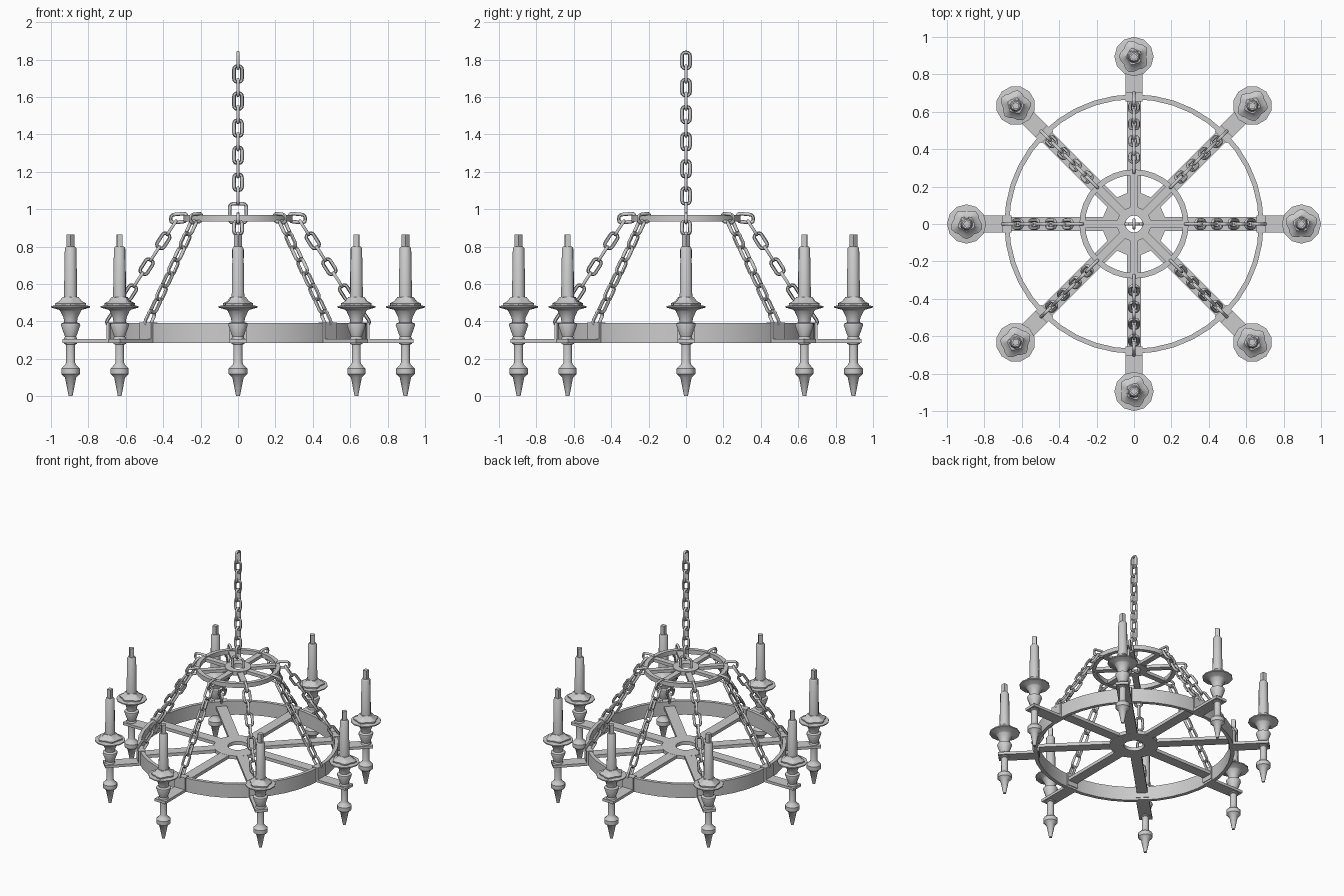
import bpy, bmesh, math
from mathutils import Matrix, Vector

if "Cube" in bpy.data.objects:
    bpy.data.objects.remove(bpy.data.objects["Cube"])

iron = bpy.data.materials.new("grey_iron")
iron.use_nodes = True
iron.diffuse_color = (0.6, 0.6, 0.6, 1)
iron.node_tree.nodes["Principled BSDF"].inputs["Base Color"].default_value = (0.6, 0.6, 0.6, 1)

ARMS = 8
CANDLE_R = 0.895


def finish(name, bm, angle=40):
    bmesh.ops.recalc_face_normals(bm, faces=bm.faces)
    me = bpy.data.meshes.new(name)
    bm.to_mesh(me)
    bm.free()
    me.materials.append(iron)
    ob = bpy.data.objects.new(name, me)
    bpy.context.collection.objects.link(ob)
    bpy.ops.object.select_all(action='DESELECT')
    ob.select_set(True)
    bpy.context.view_layer.objects.active = ob
    bpy.ops.object.shade_smooth_by_angle(angle=math.radians(angle))
    return ob


def around(ob):
    """Repeat an object at every arm, sharing its mesh."""
    for i in range(1, ARMS):
        copy = ob.copy()
        copy.name = f"{ob.name}_{i + 1}"
        copy.matrix_world = Matrix.Rotation(math.tau * i / ARMS, 4, 'Z')
        bpy.context.collection.objects.link(copy)


def lathe(bm, profile, sides, centre=(0, 0), closed=False, wobble=None):
    rings = []
    for r, z in profile:
        ring = []
        for i in range(sides):
            a = math.tau * i / sides
            k = wobble[i] if wobble else 1
            ring.append(bm.verts.new((centre[0] + r * k * math.cos(a),
                                      centre[1] + r * k * math.sin(a), z)))
        rings.append(ring)
    pairs = list(zip(rings, rings[1:])) + ([(rings[-1], rings[0])] if closed else [])
    for a, b in pairs:
        for i in range(sides):
            j = (i + 1) % sides
            bm.faces.new((a[i], a[j], b[j], b[i]))
    if not closed:
        bm.faces.new(rings[0][::-1])
        bm.faces.new(rings[-1])


def hoop(name, inner, outer, low, high, sides):
    bm = bmesh.new()
    lathe(bm, [(inner, low), (outer, low), (outer, high), (inner, high)], sides, closed=True)
    return finish(name, bm, 30)


def box(bm, x0, x1, width, z0, z1):
    m = Matrix.Translation(((x0 + x1) / 2, 0, (z0 + z1) / 2)) @ Matrix.Diagonal((x1 - x0, width, z1 - z0, 1))
    bmesh.ops.create_cube(bm, size=1, matrix=m)


def link(bm, centre, along, side, length=0.104, width=0.062, wire=0.0095, bend=0.017, steps=3):
    """One rounded chain link lying in the plane of along and side."""
    along, side = along.normalized(), side.normalized()
    normal = along.cross(side)
    half_w, half_l = width / 2 - wire - bend, length / 2 - wire - bend
    rings = []
    for corner, (sx, sy) in enumerate(((1, 1), (-1, 1), (-1, -1), (1, -1))):
        for s in range(steps + 1):
            a = math.pi / 2 * (corner + s / steps)
            out = side * math.cos(a) + along * math.sin(a)
            mid = centre + side * half_w * sx + along * half_l * sy + out * bend
            rings.append([bm.verts.new(mid + wire * (out * math.cos(t) + normal * math.sin(t)))
                          for t in (math.tau * k / 6 for k in range(6))])
    for a, b in zip(rings, rings[1:] + rings[:1]):
        for i in range(6):
            j = (i + 1) % 6
            bm.faces.new((a[i], a[j], b[j], b[i]))


# Wheel: rim, with hub and spokes raised inside it
hoop("wheel_rim", 0.667, 0.693, 0.285, 0.39, 40)
hoop("wheel_hub", 0.07, 0.168, 0.334, 0.36, 24)
bm = bmesh.new()
box(bm, 0.13, 0.675, 0.075, 0.335, 0.359)
around(finish("wheel_spoke", bm))

# Candle arms below the rim, and the brackets clasping the rim
bm = bmesh.new()
box(bm, 0.66, 0.937, 0.09, 0.285, 0.305)
around(finish("candle_arm", bm))
bm = bmesh.new()
box(bm, 0.655, 0.703, 0.09, 0.3, 0.395)
around(finish("rim_bracket", bm))

# Crown: small upper ring, hub and spokes
hoop("crown_ring", 0.262, 0.292, 0.935, 0.968, 32)
hoop("crown_hub", 0.045, 0.092, 0.935, 0.965, 16)
bm = bmesh.new()
box(bm, 0.085, 0.27, 0.042, 0.937, 0.96)
around(finish("crown_spoke", bm))

# Sloping chains, with an almost level link round the crown ring
bm = bmesh.new()
cross = Vector((0, 1, 0))
link(bm, Vector((0.317, 0, 0.952)), Vector((1, 0, -0.1)), Vector((0, 0, 1)))
top, bottom = Vector((0.355, 0, 0.9)), Vector((0.667, 0, 0.415))
slope = bottom - top
flat = slope.cross(cross)
for i in range(8):
    link(bm, top + slope * i / 7, slope, flat if i % 2 else cross)
around(finish("side_chain", bm, 60))

# Hanging chain and the squared shackle through the crown hub
bm = bmesh.new()
up, x_axis = Vector((0, 0, 1)), Vector((1, 0, 0))
for i in range(11):
    link(bm, Vector((0, 0, 1.795 - 0.0724 * i)), up, x_axis if i % 2 else cross)
finish("hanging_chain", bm, 60)
bm = bmesh.new()
link(bm, Vector((0, 0, 0.978)), up, x_axis, 0.12, 0.108)
finish("shackle", bm, 60)

# Turned candle holder: finial, stem, cup and drip dish
bm = bmesh.new()
lathe(bm, [(0.01, 0), (0.03, 0.10), (0.05, 0.118), (0.05, 0.148), (0.028, 0.17), (0.024, 0.18),
           (0.024, 0.275), (0.034, 0.28), (0.034, 0.31), (0.03, 0.318), (0.052, 0.38), (0.05, 0.388),
           (0.034, 0.395), (0.038, 0.42), (0.055, 0.455), (0.062, 0.462), (0.105, 0.474), (0.105, 0.482),
           (0.06, 0.488)], 12, (CANDLE_R, 0))
around(finish("candle_holder", bm))

# Melted wax, candle and wick tip
bm = bmesh.new()
wobble = [1 + 0.1 * math.sin(math.tau * i / 4) + 0.05 * math.cos(math.tau * i / 10) for i in range(20)]
lathe(bm, [(0.075, 0.48), (0.077, 0.496), (0.055, 0.508), (0.04, 0.53)], 20, (CANDLE_R, 0), wobble=wobble)
lathe(bm, [(0.036, 0.50), (0.031, 0.79), (0.024, 0.80)], 10, (CANDLE_R, 0))
around(finish("candle", bm))
bm = bmesh.new()
lathe(bm, [(0.021, 0.79), (0.021, 0.865)], 8, (CANDLE_R, 0), wobble=[1, 0.75] * 4)
around(finish("candle_tip", bm))
